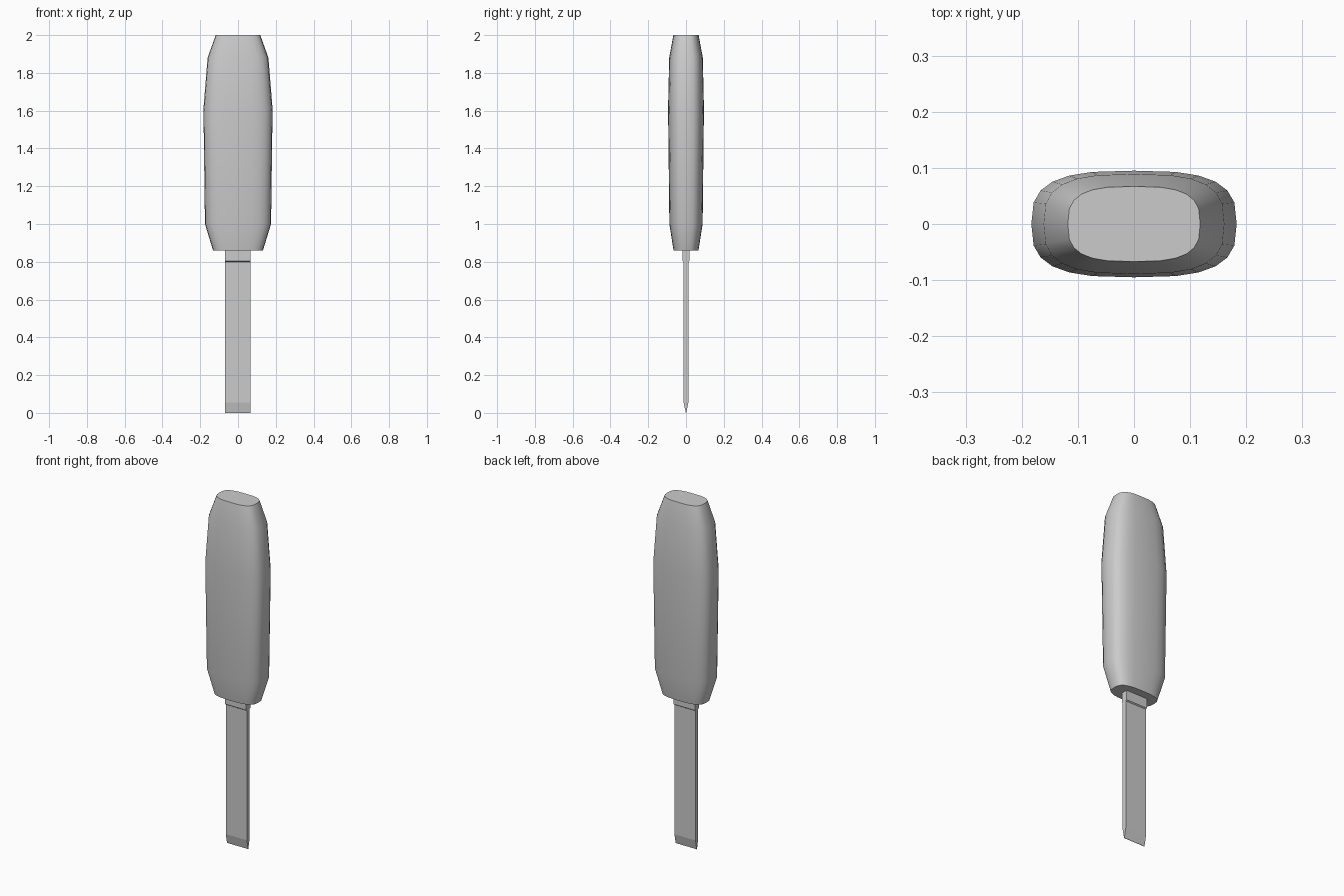
import bpy, bmesh, math

if "Cube" in bpy.data.objects:
    bpy.data.objects.remove(bpy.data.objects["Cube"])


def loft(name, rings, smooth_angle=None):
    """Skin a stack of equal-length point rings and cap both ends."""
    bm = bmesh.new()
    loops = [[bm.verts.new(p) for p in ring] for ring in rings]
    n = len(loops[0])
    for a, b in zip(loops, loops[1:]):
        for i in range(n):
            j = (i + 1) % n
            bm.faces.new((a[i], a[j], b[j], b[i]))
    bm.faces.new(loops[0][::-1])
    bm.faces.new(loops[-1])
    bmesh.ops.recalc_face_normals(bm, faces=bm.faces)
    mesh = bpy.data.meshes.new(name)
    bm.to_mesh(mesh)
    bm.free()
    obj = bpy.data.objects.new(name, mesh)
    bpy.context.collection.objects.link(obj)
    if smooth_angle:
        bpy.ops.object.select_all(action='DESELECT')
        obj.select_set(True)
        bpy.context.view_layer.objects.active = obj
        bpy.ops.object.shade_smooth_by_angle(angle=math.radians(smooth_angle))
    return obj


def rounded(hx, hy, z, sides=24, power=3.0):
    """Superellipse cross-section."""
    pts = []
    for i in range(sides):
        t = 2 * math.pi * i / sides
        c, s = math.cos(t), math.sin(t)
        pts.append((math.copysign(abs(c) ** (2 / power), c) * hx,
                    math.copysign(abs(s) ** (2 / power), s) * hy, z))
    return pts


def rect(hx, hy, z, cx=-0.002):
    return [(cx - hx, -hy, z), (cx + hx, -hy, z), (cx + hx, hy, z), (cx - hx, hy, z)]


# Handle: rounded grip tapering at both ends
profile = [(0.132, 0.066, 0.86), (0.175, 0.088, 1.0), (0.183, 0.095, 1.61),
           (0.161, 0.089, 1.88), (0.118, 0.067, 2.0)]
loft("handle", [rounded(*p) for p in profile], 30)

# Blade: flat bar with a ground tip and a thicker shoulder under the handle
loft("blade", [rect(0.067, 0.001, 0.0), rect(0.067, 0.0125, 0.055),
               rect(0.067, 0.0125, 0.80), rect(0.067, 0.019, 0.805),
               rect(0.067, 0.019, 0.87)])
